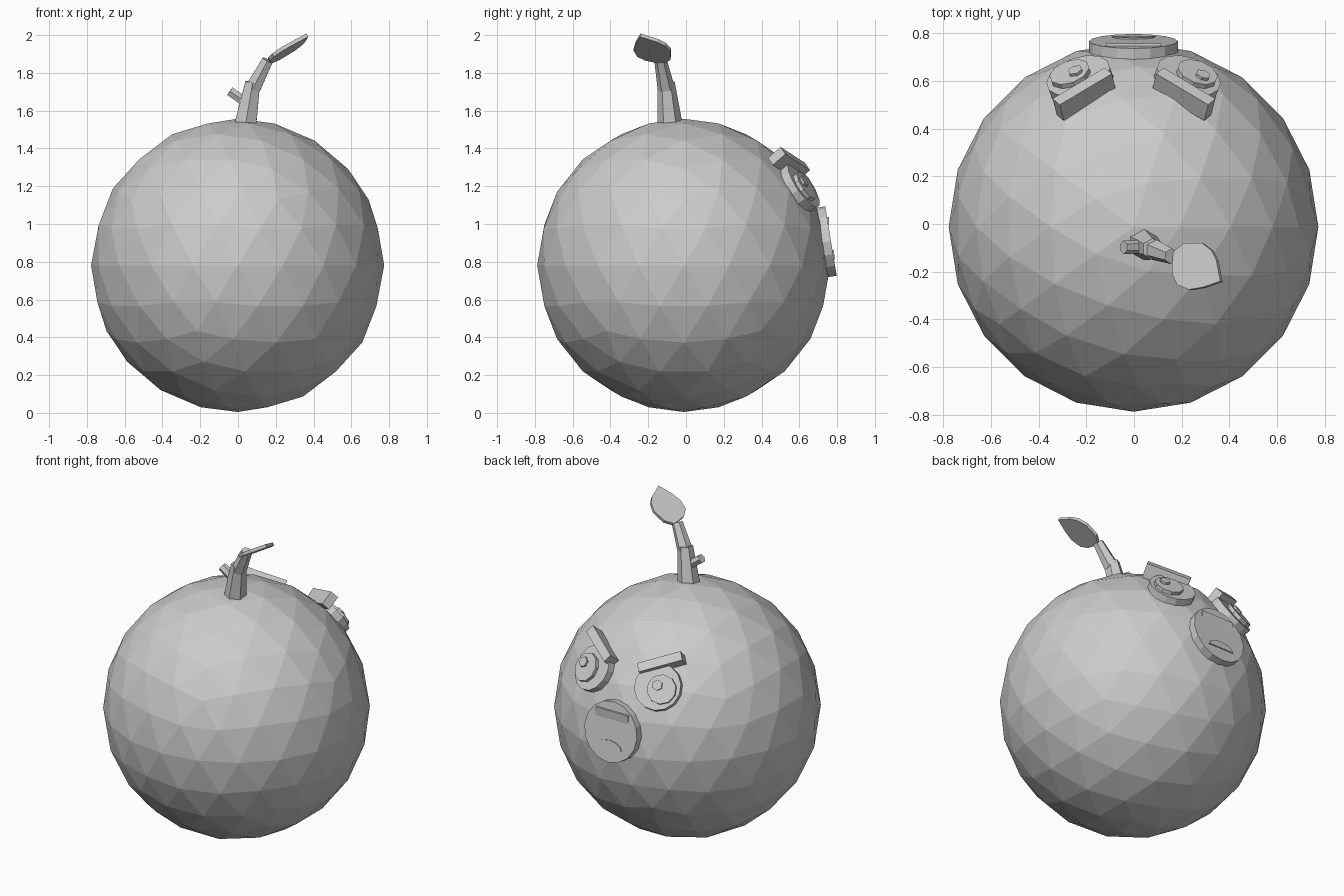
import bpy, bmesh, math
from mathutils import Vector, Matrix

if "Cube" in bpy.data.objects:
    bpy.data.objects.remove(bpy.data.objects["Cube"], do_unlink=True)

CENTRE = Vector((-0.002, -0.012, 0.781))
RADIUS = 0.776

grey = bpy.data.materials.new("plain_grey")
grey.use_nodes = True
grey.diffuse_color = (0.6, 0.6, 0.6, 1)
grey.node_tree.nodes["Principled BSDF"].inputs["Base Color"].default_value = (0.6, 0.6, 0.6, 1)


def make(name, bm, matrix=Matrix()):
    """Turn a bmesh into a flat shaded object."""
    bmesh.ops.recalc_face_normals(bm, faces=bm.faces)
    mesh = bpy.data.meshes.new(name)
    bm.to_mesh(mesh)
    bm.free()
    mesh.transform(matrix)
    mesh.materials.append(grey)
    obj = bpy.data.objects.new(name, mesh)
    bpy.context.collection.objects.link(obj)
    return obj


def frame(origin, normal, up=Vector((0, 0, 1))):
    """Matrix with local z along normal and local y as close to up as possible."""
    n = normal.normalized()
    v = (up - n * up.dot(n)).normalized()
    u = v.cross(n)
    m = Matrix((u, v, n)).transposed().to_4x4()
    m.translation = origin
    return m


def rod(name, start, end, r1, r2, sides=6):
    start, end = Vector(start), Vector(end)
    axis = end - start
    bm = bmesh.new()
    bmesh.ops.create_cone(bm, cap_ends=True, segments=sides, radius1=r1, radius2=r2, depth=axis.length)
    make(name, bm, frame((start + end) / 2, axis, Vector((0, 1, 0))))


def disc(name, base, radius, sides, back, front, u=0, v=0):
    """Disc lying on a facing frame, between two distances from the body centre."""
    bm = bmesh.new()
    bmesh.ops.create_cone(bm, cap_ends=True, segments=sides, radius1=radius, radius2=radius, depth=front - back)
    make(name, bm, base @ Matrix.Translation((u, v, (back + front) / 2)))


def slab(name, points, thickness, matrix=Matrix()):
    """Prism from an outline, extruded against its normal."""
    bm = bmesh.new()
    face = bm.faces.new([bm.verts.new(p) for p in points])
    face.normal_update()
    shift = -face.normal * thickness
    out = bmesh.ops.extrude_face_region(bm, geom=[face], use_keep_orig=True)
    bmesh.ops.translate(bm, vec=shift, verts=[g for g in out["geom"] if isinstance(g, bmesh.types.BMVert)])
    make(name, bm, matrix)


# Round body
bm = bmesh.new()
bmesh.ops.create_icosphere(bm, subdivisions=3, radius=RADIUS)
make("body", bm, Matrix.Translation(CENTRE))

# Stem with a bend and a cut side twig
rod("stem_lower", (0.04, -0.085, 1.53), (0.078, -0.105, 1.75), 0.066, 0.045)
rod("stem_upper", (0.08, -0.105, 1.72), (0.157, -0.135, 1.867), 0.046, 0.033)
rod("stem_twig", (0.04, -0.095, 1.645), (-0.043, -0.098, 1.703), 0.028, 0.028)

# Leaf, a tilted slab with a pointed tip
outline = [(0.16, -0.16), (0.16, -0.21), (0.18, -0.255), (0.23, -0.275), (0.29, -0.265),
           (0.362, -0.24), (0.345, -0.15), (0.325, -0.11), (0.285, -0.08), (0.21, -0.08), (0.165, -0.115)]
slab("leaf", [(x, y, 1.872 + 0.6 * (x - 0.165) - 0.2 * (y + 0.15)) for x, y in outline], 0.02)

# Eyes and angry brows
for side, label in ((1, "left"), (-1, "right")):
    base = frame(CENTRE, Vector((0.229 * side, 0.627, 0.42)))
    u = -0.03 * side
    disc(label + "_eye", base, 0.14, 14, 0.72, 0.80)
    disc(label + "_pupil", base, 0.088, 10, 0.76, 0.822, u, -0.015)
    disc(label + "_eye_glint", base, 0.032, 6, 0.79, 0.835, u - 0.025, 0.005)

    inner, outer = Vector((0.1 * side, 0.61, 1.275)), Vector((0.318 * side, 0.48, 1.36))
    middle = (inner + outer) / 2
    along = (outer - inner).normalized()
    normal = middle - CENTRE
    normal -= along * normal.dot(along)
    bm = bmesh.new()
    bmesh.ops.create_cube(bm, size=1)
    bmesh.ops.scale(bm, vec=(0.268, 0.055, 0.09), verts=bm.verts)
    make(label + "_brow", bm, frame(middle, normal, normal.cross(along)))

# Mouth disc with an upper lip bar and a frowning lower lip
mouth = frame(CENTRE, Vector((0, 0.757, 0.125)))
disc("mouth", mouth, 0.186, 16, 0.72, 0.79)

bm = bmesh.new()
bmesh.ops.create_cube(bm, size=1)
bmesh.ops.scale(bm, vec=(0.23, 0.07, 0.02), verts=bm.verts)
make("upper_lip", bm, mouth @ Matrix.Translation((0, 0.095, 0.784)) @ Matrix.Rotation(math.radians(12), 4, "X"))

arc = [(0.09 * math.cos(math.pi * i / 6), -0.1 + 0.05 * math.sin(math.pi * i / 6), 0) for i in range(7)]
slab("lower_lip", arc, 0.02, mouth @ Matrix.Translation((0, 0, 0.796)))
